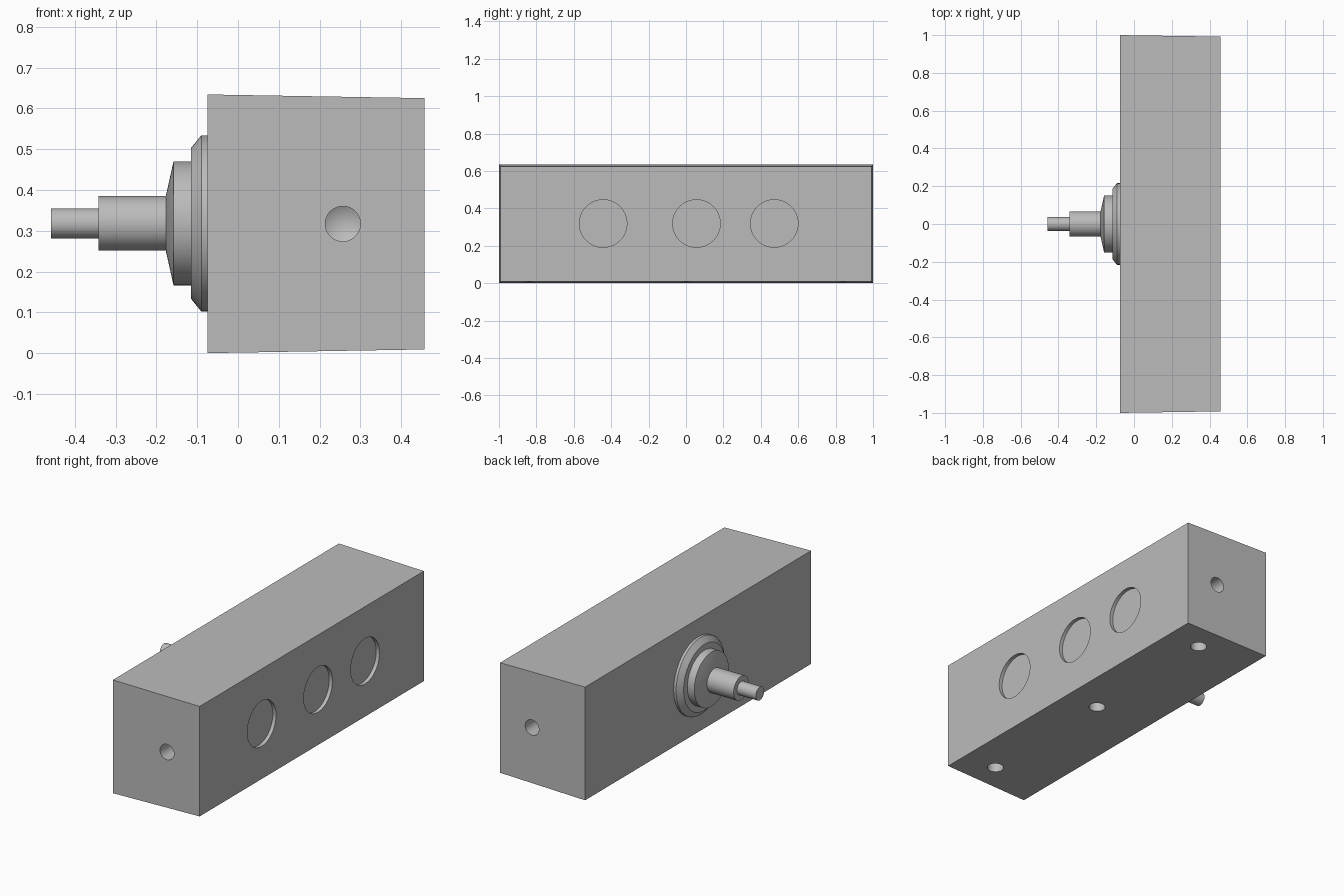
import bpy, bmesh, math
from mathutils import Vector

default = bpy.data.objects.get("Cube")
if default:
    bpy.data.objects.remove(default, do_unlink=True)

grey = bpy.data.materials.new("machined_grey")
grey.use_nodes = True
colour = (0.5, 0.5, 0.5, 1)
grey.diffuse_color = colour
grey.node_tree.nodes["Principled BSDF"].inputs["Base Color"].default_value = colour

MID = 0.317      # height of the shaft axis
FACE = 0.457     # x of the recessed face
REAR = -0.075    # x of the shaft face
HOLE_X = 0.257   # x of the screw holes


def finish(name, bm):
    """Turn a bmesh into a linked, coloured object."""
    bmesh.ops.recalc_face_normals(bm, faces=bm.faces)
    mesh = bpy.data.meshes.new(name)
    bm.to_mesh(mesh)
    bm.free()
    mesh.materials.append(grey)
    obj = bpy.data.objects.new(name, mesh)
    bpy.context.collection.objects.link(obj)
    return obj


def lathe(name, profile, origin, direction, segments=64):
    """Revolve (distance, radius) pairs about an axis; ends are closed."""
    bm = bmesh.new()
    turn = Vector((0, 0, 1)).rotation_difference(Vector(direction))
    rings = []
    for dist, rad in profile:
        count = segments if rad else 1
        rings.append([bm.verts.new(Vector(origin) + turn @ Vector((
            rad * math.cos(math.tau * i / segments),
            rad * math.sin(math.tau * i / segments), dist))) for i in range(count)])
    for a, b in zip(rings, rings[1:]):
        for i in range(segments):
            j = (i + 1) % segments
            if len(b) == 1:
                bm.faces.new((a[i], a[j], b[0]))
            else:
                bm.faces.new((a[i], a[j], b[j], b[i]))
    for ring in (rings[0], rings[-1]):
        if len(ring) > 1:
            bm.faces.new(ring)
    return finish(name, bm)


def smooth(obj):
    bpy.ops.object.select_all(action='DESELECT')
    obj.select_set(True)
    bpy.context.view_layer.objects.active = obj
    bpy.ops.object.shade_smooth_by_angle(angle=math.radians(20))


# Housing block, drafted slightly toward the recessed face
bm = bmesh.new()
bmesh.ops.create_cube(bm, size=2)
for v in bm.verts:
    front = v.co.x > 0
    v.co = (FACE if front else REAR,
            v.co.y * (0.992 if front else 1),
            MID + v.co.z * (0.308 if front else MID))
housing = finish("housing", bm)

# Shallow round recesses on the side face
cutters = [lathe("recess_cutter", [(-0.02, 0.127), (0.05, 0.127)],
                 (FACE, y, MID + 0.002), (1, 0, 0)) for y in (-0.443, 0.056, 0.472)]

# Drilled screw holes with conical tips, in both ends and the underside
drill = [(-0.05, 0.043), (0.13, 0.043), (0.155, 0)]
for side in (-1, 1):
    cutters.append(lathe("end_drill", drill, (HOLE_X, side, MID), (0, -side, 0), 48))
for y in (-0.84, 0, 0.84):
    cutters.append(lathe("base_drill", drill, (HOLE_X, y, 0), (0, 0, 1), 48))

bpy.context.view_layer.objects.active = housing
for cutter in cutters:
    cutter.hide_render = True
    cut = housing.modifiers.new("cut", 'BOOLEAN')
    cut.operation = 'DIFFERENCE'
    cut.solver = 'EXACT'
    cut.object = cutter
    bpy.ops.object.modifier_apply(modifier=cut.name)
    bpy.data.objects.remove(cutter, do_unlink=True)
smooth(housing)

# Stepped flange, boss and shaft
parts = {
    "flange": [(-0.005, 0.216), (0.015, 0.216), (0.04, 0.185)],
    "boss": [(0.035, 0.152), (0.083, 0.152), (0.102, 0.067)],
    "shaft": [(0.09, 0.067), (0.267, 0.067)],
    "shaft_tip": [(0.26, 0.037), (0.383, 0.037)],
}
for name, profile in parts.items():
    smooth(lathe(name, profile, (REAR, 0, MID + 0.001), (-1, 0, 0)))
